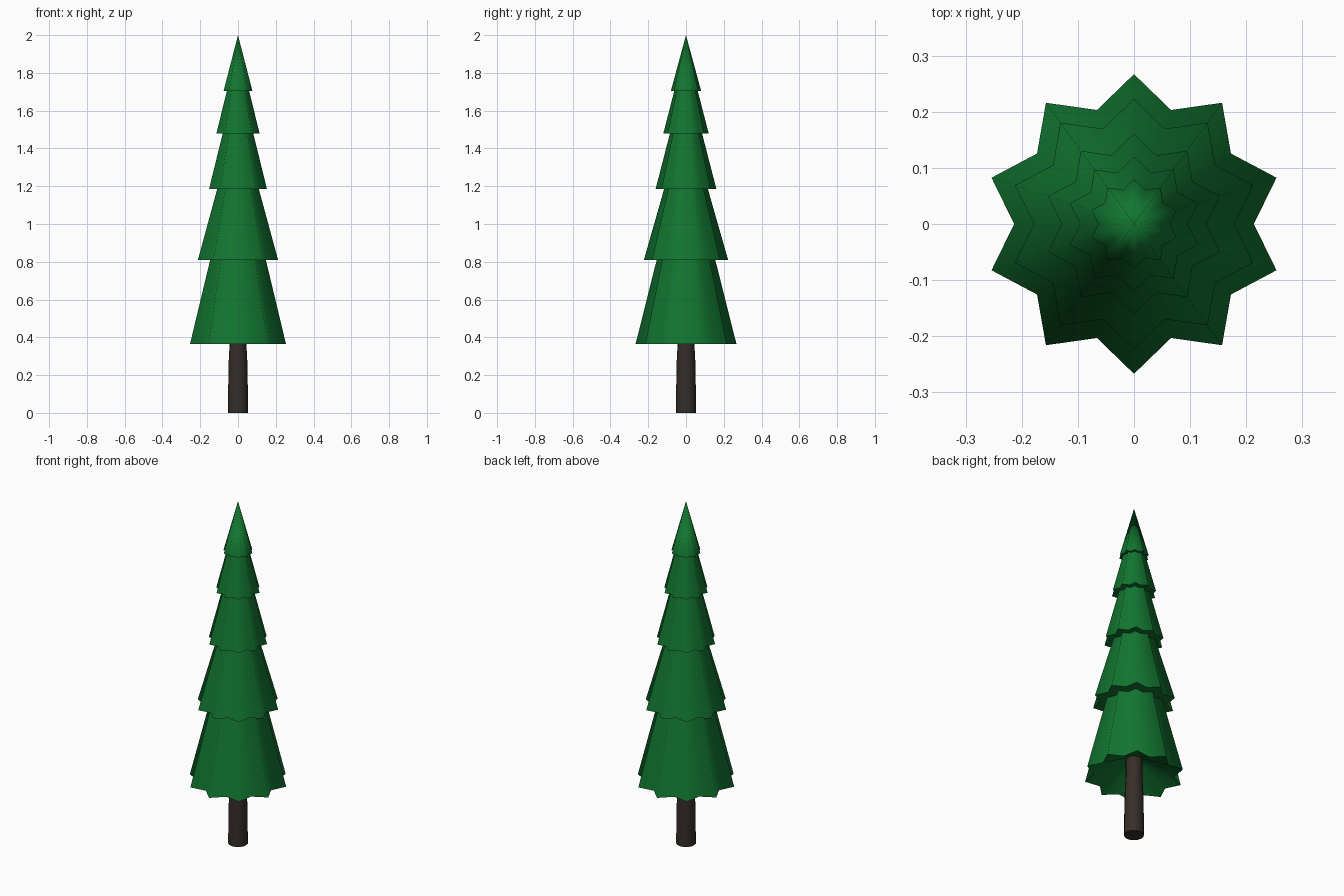
import bpy
from math import sin, cos, pi, radians

if "Cube" in bpy.data.objects:
    bpy.data.objects.remove(bpy.data.objects["Cube"])


def material(name, rgb):
    m = bpy.data.materials.new(name)
    m.diffuse_color = (*rgb, 1)
    m.use_nodes = True
    m.node_tree.nodes["Principled BSDF"].inputs["Base Color"].default_value = m.diffuse_color
    return m


green = material("needles", (0.006, 0.18, 0.03))
brown = material("bark", (0.036, 0.027, 0.022))


def lathe(name, profile, sides, ratio, mat, angle):
    """Stack rings of (radius, z); odd points are pulled in by ratio to form a star."""
    verts, faces, rings = [], [], []
    for r, z in profile:
        if r == 0:
            rings.append([len(verts)] * sides)
            verts.append((0, 0, z))
            continue
        rings.append(list(range(len(verts), len(verts) + sides)))
        for i in range(sides):
            a = pi / 2 + 2 * pi * i / sides
            k = r * (ratio if i % 2 else 1)
            verts.append((k * cos(a), k * sin(a), z))
    for lo, hi in zip(rings, rings[1:]):
        for i in range(sides):
            j = (i + 1) % sides
            loop = [lo[i], lo[j], hi[j], hi[i]]
            faces.append(list(dict.fromkeys(loop)))
    mesh = bpy.data.meshes.new(name)
    mesh.from_pydata(verts, [], faces)
    mesh.materials.append(mat)
    ob = bpy.data.objects.new(name, mesh)
    bpy.context.collection.objects.link(ob)
    bpy.ops.object.select_all(action='DESELECT')
    ob.select_set(True)
    bpy.context.view_layer.objects.active = ob
    bpy.ops.object.shade_smooth_by_angle(angle=radians(angle))
    return ob


# Trunk, slightly tapered, running up into the hollow lowest tier
lathe("trunk", [(0, 0), (0.053, 0), (0.052, 0.13), (0.049, 0.28),
                (0.044, 0.37), (0.044, 0.50), (0, 0.50)], 16, 1, brown, 40)

# Foliage tiers: (underside inner radius, inner z, rim radius, rim z, top radius, top z)
tiers = [
    (0.050, 0.46, 0.267, 0.365, 0.155, 0.81),
    (0.150, 0.81, 0.223, 0.81, 0.116, 1.185),
    (0.112, 1.185, 0.161, 1.185, 0.085, 1.48),
    (0.081, 1.48, 0.120, 1.48, 0.062, 1.705),
    (0.058, 1.705, 0.080, 1.705, 0, 2.0),
]
for n, (ri, zi, rr, zr, rt, zt) in enumerate(tiers, 1):
    lathe(f"foliage_tier_{n}", [(ri, zi), (rr, zr), (rt, zt)], 20, 0.8, green, 100)
